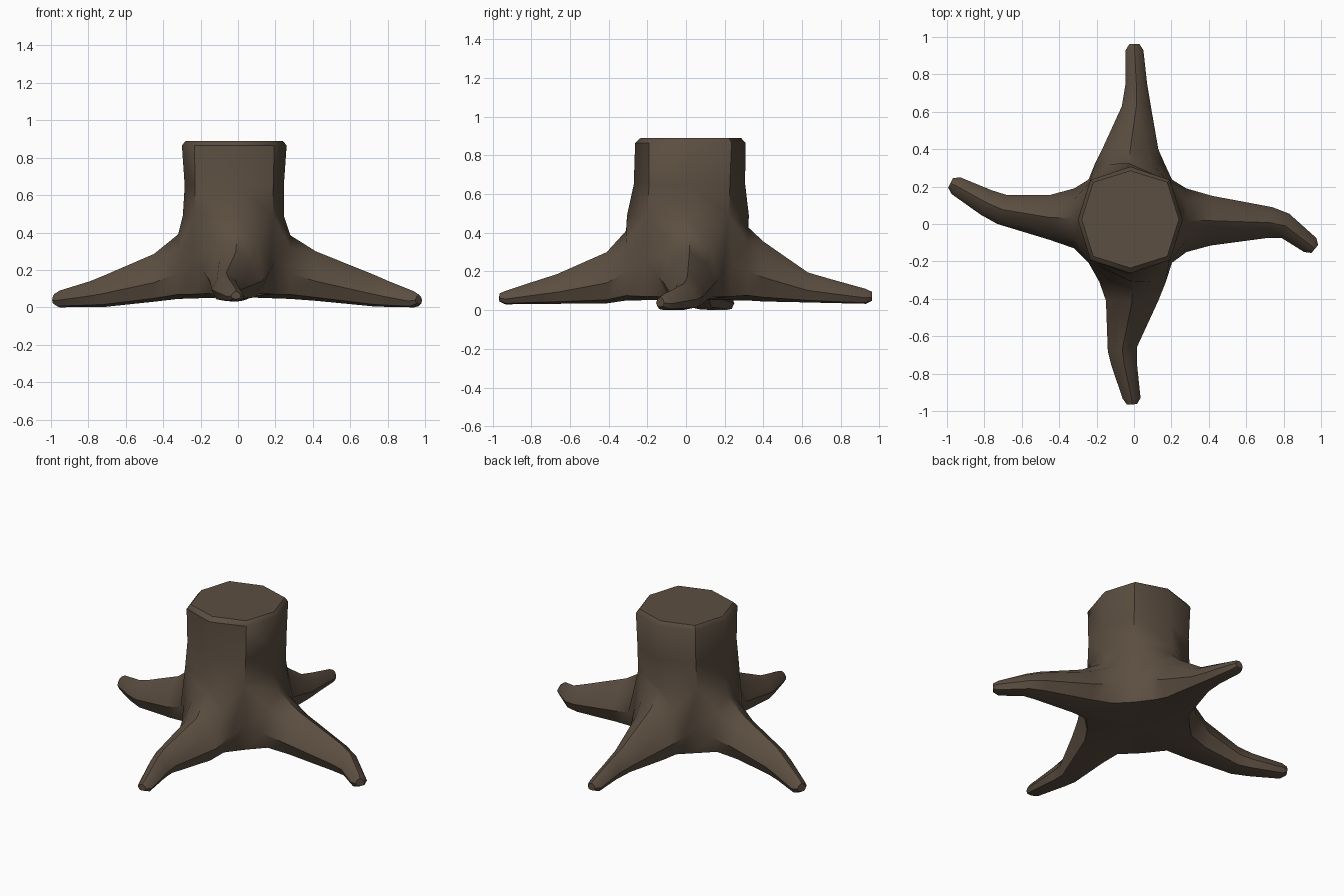
import bpy, bmesh, math

if "Cube" in bpy.data.objects:
    bpy.data.objects.remove(bpy.data.objects["Cube"])

bark = bpy.data.materials.new("dark bark")
bark.diffuse_color = (0.107, 0.077, 0.053, 1)
bark.use_nodes = True
bark.node_tree.nodes["Principled BSDF"].inputs["Base Color"].default_value = bark.diffuse_color

bm = bmesh.new()


def ring(z, cx, cy, rx, ry, rd):
    """Eight trunk corners; even ones lie on the axes, odd ones on diagonals."""
    out = []
    for i in range(8):
        a = i * math.pi / 4
        kx, ky = (rd, rd) if i % 2 else (rx, ry)
        out.append(bm.verts.new((cx + kx * math.cos(a), cy + ky * math.sin(a), z)))
    return out


def bridge(r0, r1):
    for i in range(8):
        j = (i + 1) % 8
        bm.faces.new((r0[i], r0[j], r1[j], r1[i]))


# trunk, from the cut top down to where the roots begin
rings = [ring(0.89, -0.02, 0.025, 0.26, 0.26, 0.28),
         ring(0.865, -0.02, 0.022, 0.28, 0.285, 0.302),
         ring(0.65, -0.02, 0.018, 0.265, 0.288, 0.295),
         ring(0.49, -0.025, 0.01, 0.27, 0.315, 0.30)]
bm.faces.new(rings[0])
for a, b in zip(rings, rings[1:]):
    bridge(a, b)
top = rings[-1]

# hollows between the roots, shared by neighbouring roots
mid = ring(0.25, -0.02, 0.015, 0.3, 0.3, 0.315)
low = ring(0.07, -0.02, 0.015, 0.3, 0.3, 0.30)
centre = bm.verts.new((0, 0, 0.055))

# root cross sections: one side x y, other side x y, top z, bottom z
right_root = [(0.28, 0.19, 0.28, -0.15, 0.385, 0.045), (0.42, 0.15, 0.41, -0.115, 0.30, 0.035),
              (0.74, 0.09, 0.71, -0.075, 0.175, 0.005), (0.83, 0.055, 0.79, -0.075, 0.138, 0.002),
              (0.975, -0.075, 0.91, -0.15, 0.085, 0.0)]
back_root = [(-0.21, 0.32, 0.165, 0.32, 0.43, 0.05), (-0.17, 0.40, 0.13, 0.40, 0.355, 0.045),
             (-0.065, 0.63, 0.09, 0.63, 0.195, 0.04), (-0.045, 0.75, 0.07, 0.75, 0.16, 0.037),
             (-0.045, 0.93, 0.05, 0.93, 0.11, 0.033)]
left_root = [(-0.32, -0.13, -0.32, 0.19, 0.39, 0.045), (-0.45, -0.085, -0.45, 0.155, 0.285, 0.03),
             (-0.73, 0.0, -0.68, 0.155, 0.175, 0.003), (-0.82, 0.05, -0.76, 0.18, 0.14, 0.002),
             (-0.975, 0.16, -0.93, 0.25, 0.09, 0.0)]
front_root = [(0.17, -0.31, -0.185, -0.31, 0.41, 0.05), (0.13, -0.41, -0.15, -0.41, 0.30, 0.035),
              (0.015, -0.66, -0.14, -0.68, 0.185, 0.033), (0.015, -0.74, -0.12, -0.76, 0.16, 0.033),
              (0.035, -0.93, -0.06, -0.935, 0.10, 0.03)]

# across (0 to 1) and up (0 to 1) positions of the root profile
PROFILE = [(0.5, 1), (0.18, 0.8), (0, 0.4), (0.15, 0.07),
           (0.5, 0), (0.85, 0.07), (1, 0.4), (0.82, 0.8)]


def section(ax, ay, bx, by, zt, zb):
    return [bm.verts.new((ax + (bx - ax) * s, ay + (by - ay) * s, zb + (zt - zb) * t))
            for s, t in PROFILE]


for k, rows in enumerate((right_root, back_root, left_root, front_root)):
    n, p, q = 2 * k, (2 * k + 1) % 8, (2 * k - 1) % 8
    last = [top[n], top[p], mid[p], low[p], centre, low[q], mid[q], top[q]]
    for row in rows:
        loop = section(*row)
        bridge(last, loop)
        last = loop
    # rounded tip: a smaller section pushed outward
    ax, ay, bx, by, zt, zb = rows[-1]
    w = math.hypot(bx - ax, by - ay)
    ox, oy = -(by - ay) / w * 0.032, (bx - ax) / w * 0.032
    i = 0.22
    tip = section(ax + (bx - ax) * i + ox, ay + (by - ay) * i + oy,
                  bx - (bx - ax) * i + ox, by - (by - ay) * i + oy,
                  zt - (zt - zb) * 0.2, zb + (zt - zb) * 0.2)
    bridge(last, tip)
    bm.faces.new(tip)

# drop unused helper corners and tidy normals
bmesh.ops.delete(bm, geom=[v for v in bm.verts if not v.link_faces], context='VERTS')
bmesh.ops.recalc_face_normals(bm, faces=bm.faces)

mesh = bpy.data.meshes.new("tree_stump")
bm.to_mesh(mesh)
bm.free()
stump = bpy.data.objects.new("tree_stump", mesh)
bpy.context.collection.objects.link(stump)
mesh.materials.append(bark)
bpy.context.view_layer.objects.active = stump
stump.select_set(True)
bpy.ops.object.shade_smooth_by_angle(angle=math.radians(42))
